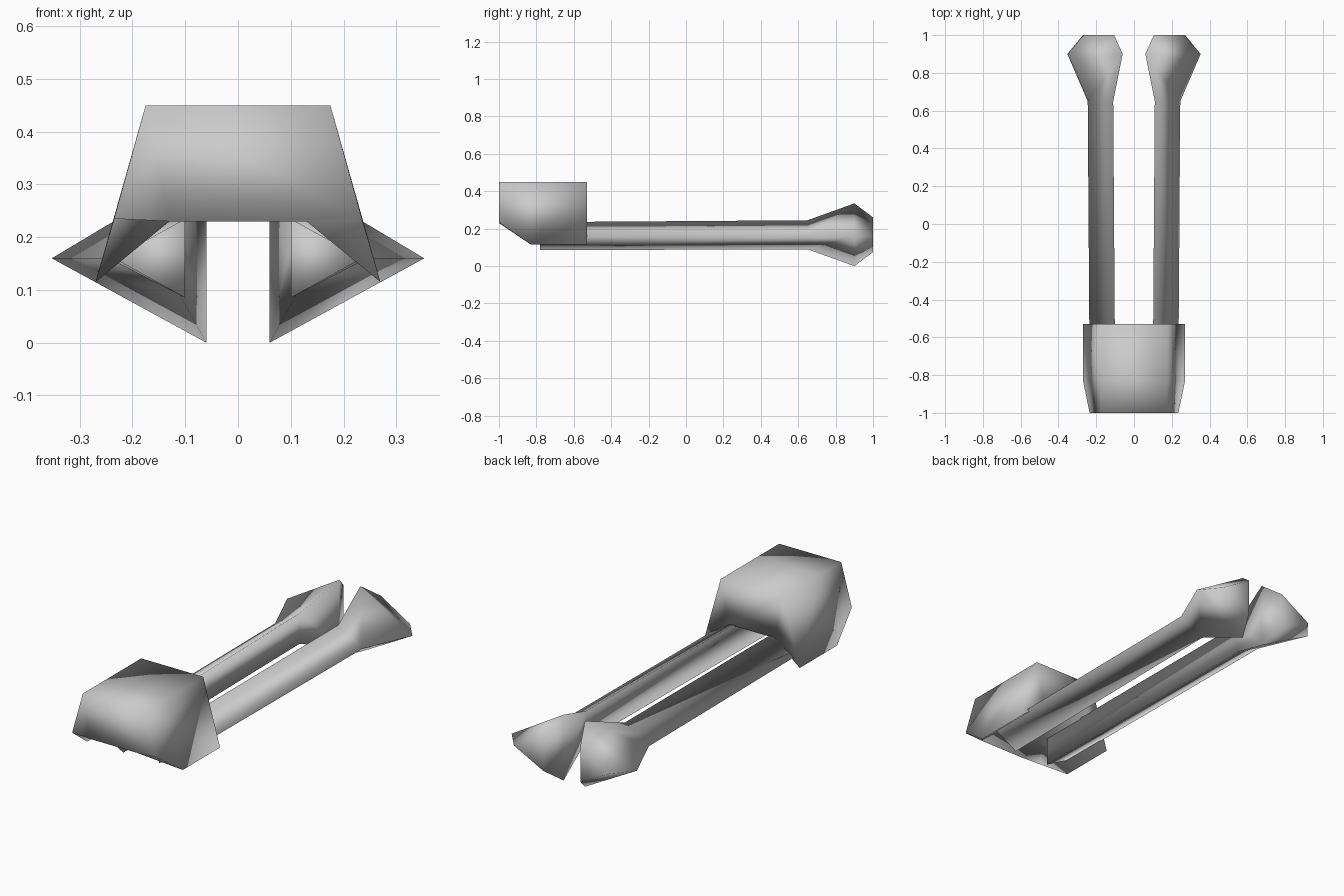
import bpy, bmesh, math

cube = bpy.data.objects.get("Cube")
if cube:
    bpy.data.objects.remove(cube, do_unlink=True)

grey = bpy.data.materials.new("grey")
grey.use_nodes = True
grey.diffuse_color = (0.6, 0.6, 0.6, 1)
grey.node_tree.nodes["Principled BSDF"].inputs["Base Color"].default_value = (0.6, 0.6, 0.6, 1)


def loft(name, rings, flip=False):
    """Skin equal rings of points, cap both ends, and shade smooth."""
    bm = bmesh.new()
    loops = [[bm.verts.new(p) for p in ring] for ring in rings]
    n = len(rings[0])
    for a, b in zip(loops, loops[1:]):
        for i in range(n):
            j = (i + 1) % n
            bm.faces.new((a[i], a[j], b[j], b[i]))
    bm.faces.new(loops[0])
    bm.faces.new(loops[-1])
    bmesh.ops.recalc_face_normals(bm, faces=bm.faces)
    if flip:
        bmesh.ops.reverse_faces(bm, faces=bm.faces)
    mesh = bpy.data.meshes.new(name)
    bm.to_mesh(mesh)
    bm.free()
    mesh.shade_smooth()
    mesh.materials.append(grey)
    obj = bpy.data.objects.new(name, mesh)
    bpy.context.collection.objects.link(obj)
    return obj


def triangle(side, y, inner, outer, low, high):
    return [(side * inner, y, low), (side * outer, y, 0.16), (side * inner, y, high)]


# Rods with flared ends, each with an inward facing outer shell
SHELL = [(-0.78, 0.10, 0.235, 0.085, 0.235), (0.65, 0.11, 0.245, 0.09, 0.245),
         (0.9, 0.06, 0.353, 0.0, 0.335), (1.0, 0.105, 0.27, 0.075, 0.26)]
CORE = [(-0.77, 0.115, 0.205, 0.11, 0.21), (0.66, 0.122, 0.21, 0.115, 0.22),
        (0.89, 0.08, 0.315, 0.04, 0.29), (0.985, 0.118, 0.24, 0.1, 0.235)]
for side, label in ((1, "left"), (-1, "right")):
    loft(label + "_rod_shell", [triangle(side, *r) for r in SHELL], flip=True)
    loft(label + "_rod", [triangle(side, *r) for r in CORE])


# Arched head block with a cut lower front
def arch(y, tip_x, tip_z):
    half = [(0.13, 0.23), (tip_x, tip_z), (0.175, 0.45)]
    return [(x, y, z) for x, z in half] + [(-x, y, z) for x, z in reversed(half)]


loft("head_block", [arch(-1, 0.235, 0.235), arch(-0.83, 0.27, 0.115), arch(-0.53, 0.27, 0.115)])
